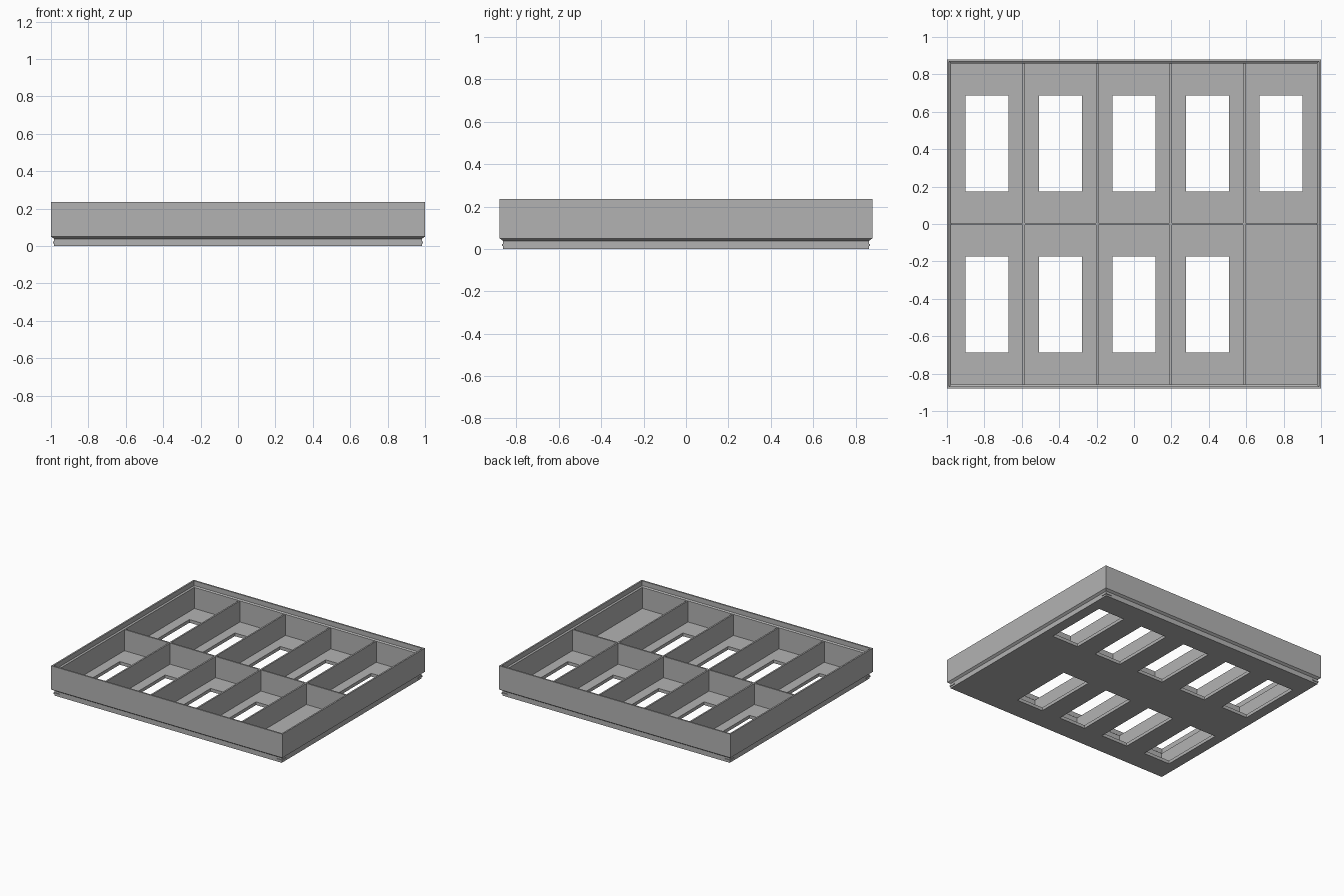
import bpy, bmesh
from mathutils import Matrix

if "Cube" in bpy.data.objects:
    bpy.data.objects.remove(bpy.data.objects["Cube"], do_unlink=True)

grey = bpy.data.materials.new("matte grey plastic")
grey.use_nodes = True
COLOUR = (0.45, 0.45, 0.45, 1)
grey.diffuse_color = COLOUR
grey.node_tree.nodes["Principled BSDF"].inputs["Base Color"].default_value = COLOUR

HX, HY = 1.0, 0.88          # outer half sizes
FLOOR, LEDGE, TOP = 0.025, 0.19, 0.235
WALL = 0.022


def finish(name, bm):
    bmesh.ops.recalc_face_normals(bm, faces=bm.faces)
    mesh = bpy.data.meshes.new(name)
    bm.to_mesh(mesh)
    bm.free()
    mesh.materials.append(grey)
    obj = bpy.data.objects.new(name, mesh)
    bpy.context.collection.objects.link(obj)
    return obj


def add_box(bm, x0, x1, y0, y1, z0, z1):
    centre = Matrix.Translation(((x0 + x1) / 2, (y0 + y1) / 2, (z0 + z1) / 2))
    size = Matrix.Diagonal((x1 - x0, y1 - y0, z1 - z0, 1))
    bmesh.ops.create_cube(bm, size=1, matrix=centre @ size)


# Tray shell: rectangular rings of (inset, height), bottom to rim to floor
profile = [(0.017, 0), (0.017, 0.038), (0, 0.05), (0, TOP),
           (0.012, TOP), (0.012, LEDGE + 0.008), (WALL, LEDGE), (WALL, FLOOR)]
bm = bmesh.new()
rings = []
for inset, z in profile:
    x, y = HX - inset, HY - inset
    rings.append([bm.verts.new((sx * x, sy * y, z))
                  for sx, sy in ((-1, -1), (1, -1), (1, 1), (-1, 1))])
for a, b in zip(rings, rings[1:]):
    for i in range(4):
        j = (i + 1) % 4
        bm.faces.new((a[i], a[j], b[j], b[i]))
bm.faces.new(rings[0])
bm.faces.new(rings[-1])
tray = finish("tray_shell", bm)

# Floor openings: one per compartment except the front left one
PITCH = 0.393
bm = bmesh.new()
for col in range(-2, 3):
    for side in (-1, 1):
        if col == 2 and side == -1:
            continue
        cx, cy = col * PITCH, side * 0.43
        add_box(bm, cx - 0.115, cx + 0.115, cy - 0.256, cy + 0.256, -0.1, 0.1)
cutter = finish("opening_cutter", bm)
cutter.hide_render = True
cut = tray.modifiers.new("openings", "BOOLEAN")
cut.operation, cut.solver, cut.object = "DIFFERENCE", "EXACT", cutter
bpy.context.view_layer.update()
cut_mesh = bpy.data.meshes.new_from_object(
    tray.evaluated_get(bpy.context.evaluated_depsgraph_get()))
tray.modifiers.clear()
tray.data = cut_mesh
bpy.data.objects.remove(cutter, do_unlink=True)

# Dividers: four across the depth and one along the width
T = 0.006
for n, k in enumerate((-1.5, -0.5, 0.5, 1.5)):
    bm = bmesh.new()
    x = k * PITCH
    add_box(bm, x - T, x + T, -HY + WALL, HY - WALL, FLOOR, LEDGE)
    finish(f"cross_divider_{n + 1}", bm)
bm = bmesh.new()
add_box(bm, -HX + WALL, HX - WALL, -T, T, FLOOR, LEDGE)
finish("long_divider", bm)

# Small snap ridges at the corners of the base
bm = bmesh.new()
bx, by = HX - 0.017, HY - 0.017
for sx in (-1, 1):
    for sy in (-1, 1):
        xs = sorted((sx * (bx - 0.045), sx * (bx + 0.005)))
        ys = sorted((sy * (by - 0.01), sy * (by + 0.005)))
        add_box(bm, *xs, *ys, 0.014, 0.024)
        xs = sorted((sx * (bx - 0.01), sx * (bx + 0.005)))
        ys = sorted((sy * (by - 0.045), sy * (by - 0.01)))
        add_box(bm, *xs, *ys, 0.014, 0.024)
finish("snap_ridges", bm)
